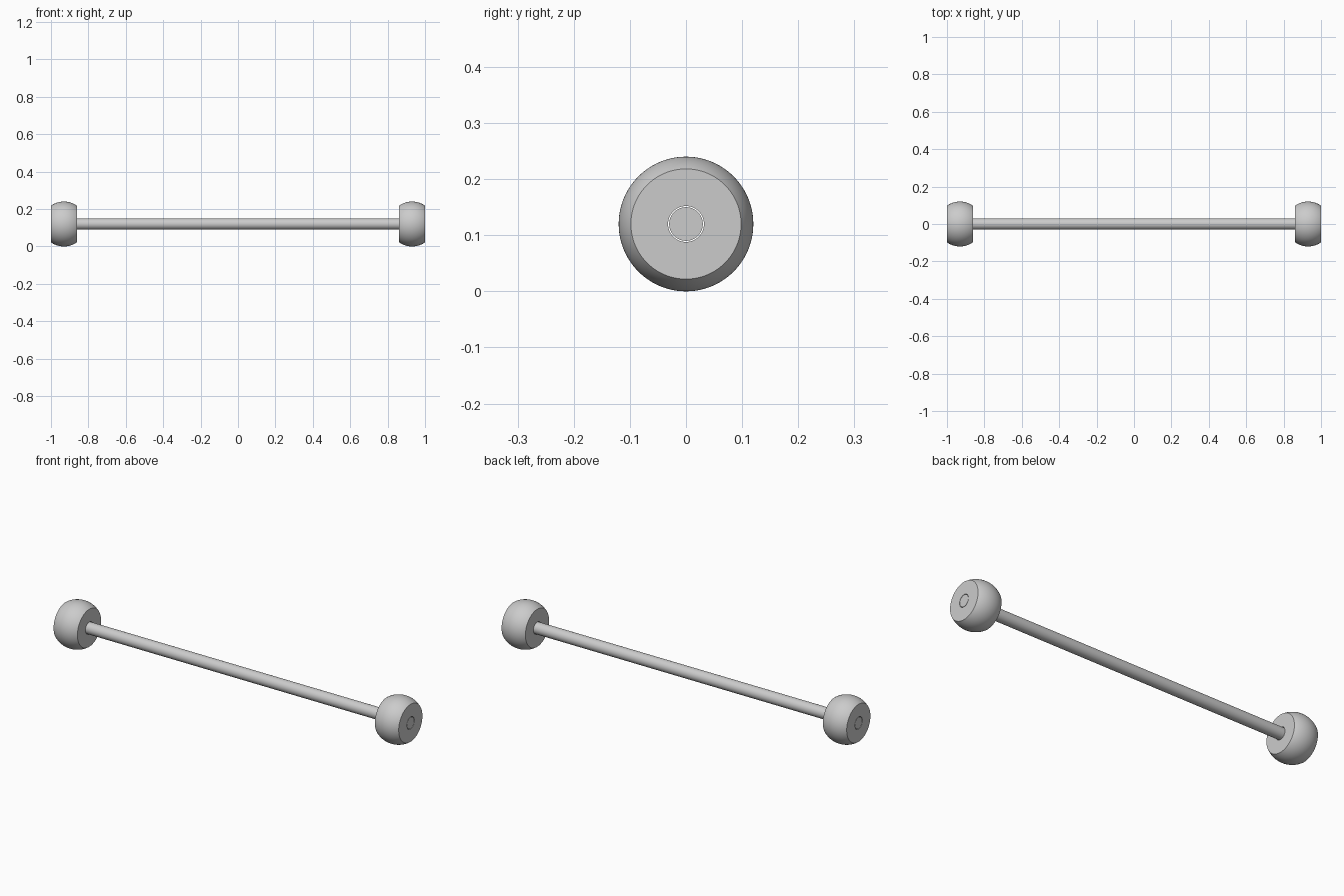
import bpy, bmesh
from math import asin, sin, cos, pi, radians
from mathutils import Matrix

cube = bpy.data.objects.get("Cube")
if cube:
    bpy.data.objects.remove(cube, do_unlink=True)

BALL_R, HALF_W = 0.12, 0.069   # sphere radius and half width between the flats
ROD_R, BORE_R = 0.03, 0.032
SEGMENTS, ARC_STEPS = 96, 24

grey = bpy.data.materials.new("light grey")
grey.use_nodes = True
colour = (0.6, 0.6, 0.6, 1)
grey.diffuse_color = colour
grey.node_tree.nodes["Principled BSDF"].inputs["Base Color"].default_value = colour


def lathe(name, profile, x, closed):
    """Spin a profile of (x, radius) points around the x axis."""
    bm = bmesh.new()
    verts = [bm.verts.new((px, 0, r)) for px, r in profile]
    edges = [bm.edges.new(pair) for pair in zip(verts, verts[1:])]
    if closed:
        edges.append(bm.edges.new((verts[-1], verts[0])))
    bmesh.ops.spin(bm, geom=verts + edges, cent=(0, 0, 0), axis=(1, 0, 0),
                   angle=2 * pi, steps=SEGMENTS, use_duplicate=False)
    bmesh.ops.remove_doubles(bm, verts=bm.verts, dist=1e-5)
    bmesh.ops.recalc_face_normals(bm, faces=bm.faces)
    mesh = bpy.data.meshes.new(name)
    bm.to_mesh(mesh)
    bm.free()
    mesh.materials.append(grey)
    obj = bpy.data.objects.new(name, mesh)
    obj.matrix_world = Matrix.Translation((x, 0, BALL_R))
    bpy.context.collection.objects.link(obj)
    bpy.ops.object.select_all(action="DESELECT")
    obj.select_set(True)
    bpy.context.view_layer.objects.active = obj
    bpy.ops.object.shade_smooth_by_angle(angle=radians(30))


# End balls: spheres with flat sides and a bore through the middle
limit = asin(HALF_W / BALL_R)
angles = [limit * (2 * i / ARC_STEPS - 1) for i in range(ARC_STEPS + 1)]
ball = [(BALL_R * sin(a), BALL_R * cos(a)) for a in angles]
ball += [(HALF_W, BORE_R), (-HALF_W, BORE_R)]
for side, sign in (("left", 1), ("right", -1)):
    lathe(side + "_ball", ball, sign * (1 - HALF_W), True)

# Rod running through both balls, flush with the outer flats
lathe("rod", [(-1, 0), (-1, ROD_R), (1, ROD_R), (1, 0)], 0, False)
